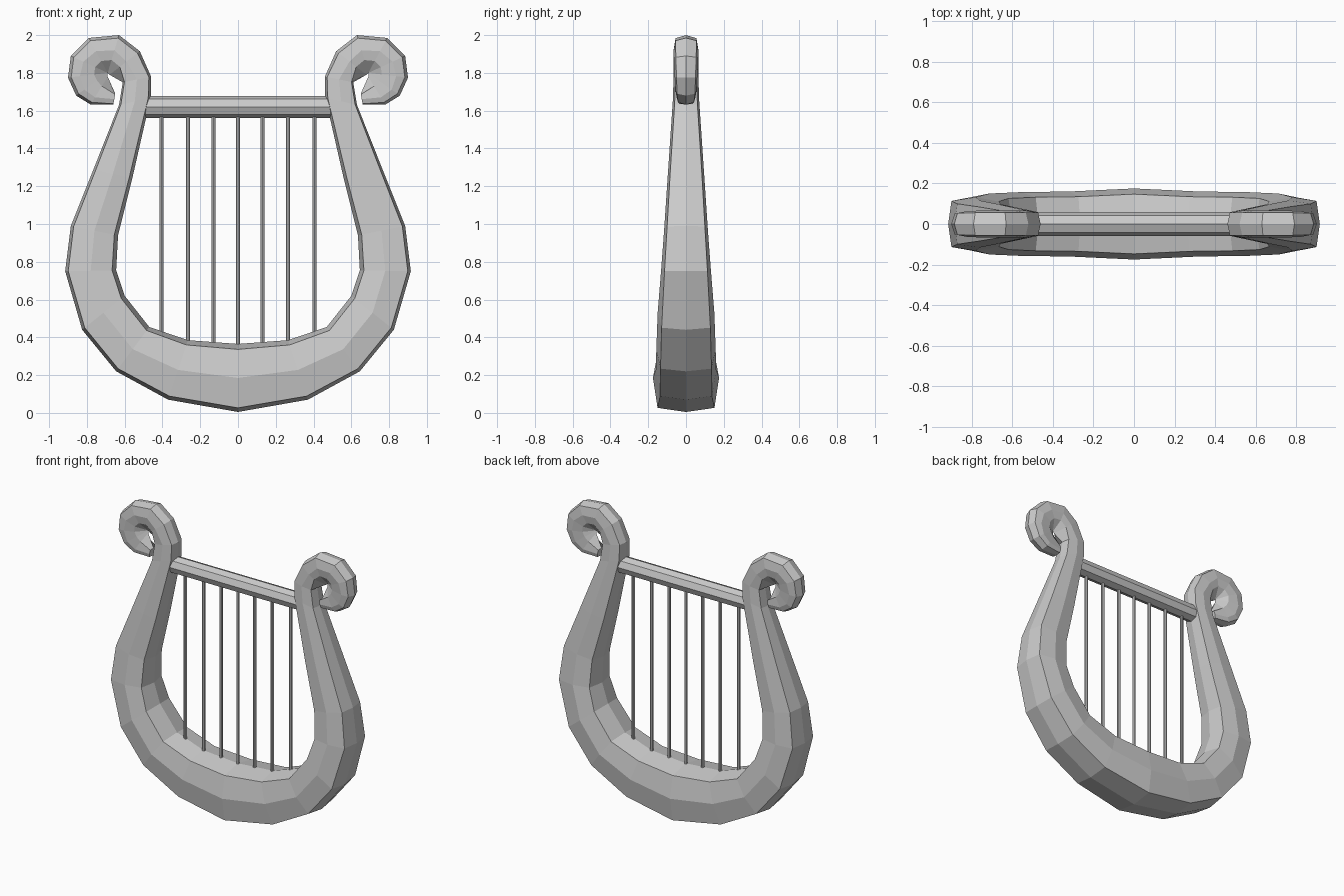
import bpy, bmesh, math
from mathutils import Vector

# Frame stations for the right half, bottom to scroll tip:
# (edge A x,z = outside of arm / heart of scroll, edge B x,z = other side,
#  half depth, ridge position from A to B)
HALF = [
    (0.00, 0.005, 0.00, 0.365, 0.175, 0.50),
    (0.37, 0.07, 0.265, 0.385, 0.160, 0.50),
    (0.645, 0.22, 0.47, 0.455, 0.157, 0.50),
    (0.825, 0.44, 0.60, 0.62, 0.150, 0.50),
    (0.915, 0.75, 0.645, 0.755, 0.132, 0.50),
    (0.885, 0.99, 0.635, 0.94, 0.116, 0.50),
    (0.765, 1.29, 0.56, 1.24, 0.096, 0.50),
    (0.63, 1.63, 0.462, 1.67, 0.070, 0.50),
    (0.61, 1.75, 0.46, 1.78, 0.066, 0.50),
    (0.68, 1.79, 0.52, 1.915, 0.066, 0.56),
    (0.69, 1.80, 0.63, 2.00, 0.066, 0.60),
    (0.69, 1.80, 0.79, 1.985, 0.066, 0.62),
    (0.69, 1.80, 0.885, 1.89, 0.064, 0.66),
    (0.69, 1.80, 0.90, 1.775, 0.060, 0.70),
    (0.69, 1.80, 0.857, 1.68, 0.056, 0.74),
    (0.69, 1.78, 0.78, 1.632, 0.050, 0.74),
    (0.65, 1.69, 0.66, 1.632, 0.040, 0.50),
]


def section(i, side):
    """Eight-sided ring for one station."""
    ax, az, bx, bz, d, ridge = HALF[i]
    a_in = 0.06 if i < 9 or i == len(HALF) - 1 else 0.34
    profile = [(0, 0), (a_in, 0.86), (ridge, 1), (0.92, 0.84), (1, 0),
               (0.92, -0.84), (ridge, -1), (a_in, -0.86)]
    return [Vector((side * (ax + (bx - ax) * t), d * y, az + (bz - az) * t))
            for t, y in profile]


def make_object(name, bm):
    bmesh.ops.recalc_face_normals(bm, faces=bm.faces)
    mesh = bpy.data.meshes.new(name)
    bm.to_mesh(mesh)
    bm.free()
    obj = bpy.data.objects.new(name, mesh)
    bpy.context.collection.objects.link(obj)
    return obj


# Horseshoe frame with curled scroll ends
bm = bmesh.new()
stations = [(i, -1) for i in range(len(HALF) - 1, 0, -1)]
stations += [(i, 1) for i in range(len(HALF))]
rings = [[bm.verts.new(p) for p in section(i, s)] for i, s in stations]
for r0, r1 in zip(rings, rings[1:]):
    for k in range(8):
        n = (k + 1) % 8
        bm.faces.new((r0[k], r0[n], r1[n], r1[k]))
bm.faces.new(rings[0])
bm.faces.new(rings[-1][::-1])
bmesh.ops.remove_doubles(bm, verts=bm.verts, dist=0.0005)
make_object("frame", bm)


def rod(name, radius, length, center, rotation=(0, 0, 0)):
    bpy.ops.mesh.primitive_cylinder_add(vertices=8, radius=radius, depth=length,
                                        location=center, rotation=rotation)
    bpy.context.object.name = name


# Crossbar between the arms
rod("crossbar", 0.058, 1.04, (0, 0, 1.62), (0, math.pi / 2, 0))

# Seven strings from frame to crossbar
for n, x in enumerate((-0.405, -0.265, -0.13, 0, 0.13, 0.265, 0.405)):
    rod(f"string_{n + 1}", 0.011, 1.3, (x, 0, 0.95))
